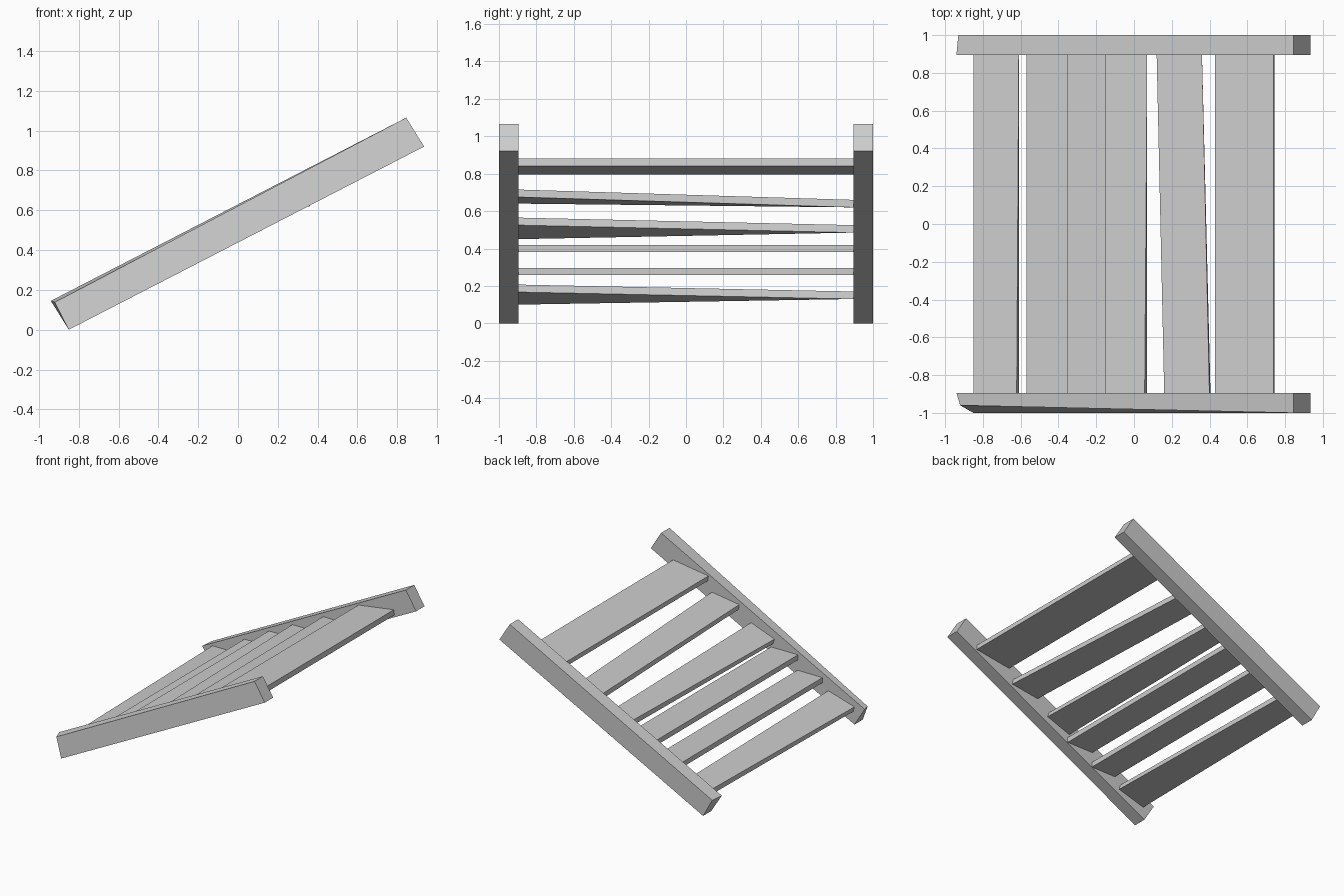
import bpy
import bmesh

cube = bpy.data.objects.get("Cube")
if cube:
    bpy.data.objects.remove(cube, do_unlink=True)

grey = bpy.data.materials.new("plain_grey")
grey.use_nodes = True
colour = (0.604, 0.604, 0.604, 1)
grey.diffuse_color = colour
grey.node_tree.nodes["Principled BSDF"].inputs["Base Color"].default_value = colour


def loft(name, front, back):
    """Solid bar between two four-cornered end sections."""
    bm = bmesh.new()
    a = [bm.verts.new(p) for p in front]
    b = [bm.verts.new(p) for p in back]
    bm.faces.new(a)
    bm.faces.new(b[::-1])
    for i in range(4):
        j = (i + 1) % 4
        bm.faces.new((a[i], b[i], b[j], a[j]))
    bmesh.ops.recalc_face_normals(bm, faces=bm.faces[:])
    mesh = bpy.data.meshes.new(name)
    bm.to_mesh(mesh)
    bm.free()
    mesh.materials.append(grey)
    obj = bpy.data.objects.new(name, mesh)
    bpy.context.collection.objects.link(obj)


OUTER, INNER, THICK = 1.0, 0.895, 0.04


# Sloping side rails; the outer top corner at the low end is worn inward
def rail(name, side, worn):
    section = [(-0.85, 0.0), (0.935, 0.92), (0.845, 1.065), (-0.94, 0.145)]
    inner = [(x, side * INNER, z) for x, z in section]
    outer = [(x, side * OUTER, z) for x, z in section[:3]] + [worn]
    loft(name, inner, outer)


rail("front_rail", -1, (-0.92, -0.96, 0.138))
rail("back_rail", 1, (-0.93, OUTER, 0.145))


# Treads: each end has left x, right x, underside z at left, underside z at right
def tread_end(y, x0, x1, z0, z1):
    lean = (z1 - z0) / (x1 - x0) * THICK
    return [(x0 + lean, y, z0), (x1, y, z1),
            (x1 - lean, y, z1 + THICK), (x0, y, z0 + THICK)]


treads = [
    ((-0.85, -0.61, 0.10, 0.167), (-0.85, -0.61, 0.13, 0.13)),
    ((-0.57, -0.35, 0.257, 0.257), (-0.57, -0.35, 0.257, 0.257)),
    ((-0.355, -0.12, 0.38, 0.38), (-0.355, -0.12, 0.38, 0.38)),
    ((-0.15, 0.07, 0.45, 0.525), (-0.15, 0.07, 0.485, 0.485)),
    ((0.16, 0.405, 0.64, 0.675), (0.12, 0.36, 0.62, 0.62)),
    ((0.43, 0.745, 0.795, 0.84), (0.43, 0.745, 0.795, 0.84)),
]
for n, (front, back) in enumerate(treads, 1):
    loft(f"tread_{n}", tread_end(-INNER, *front), tread_end(INNER, *back))
